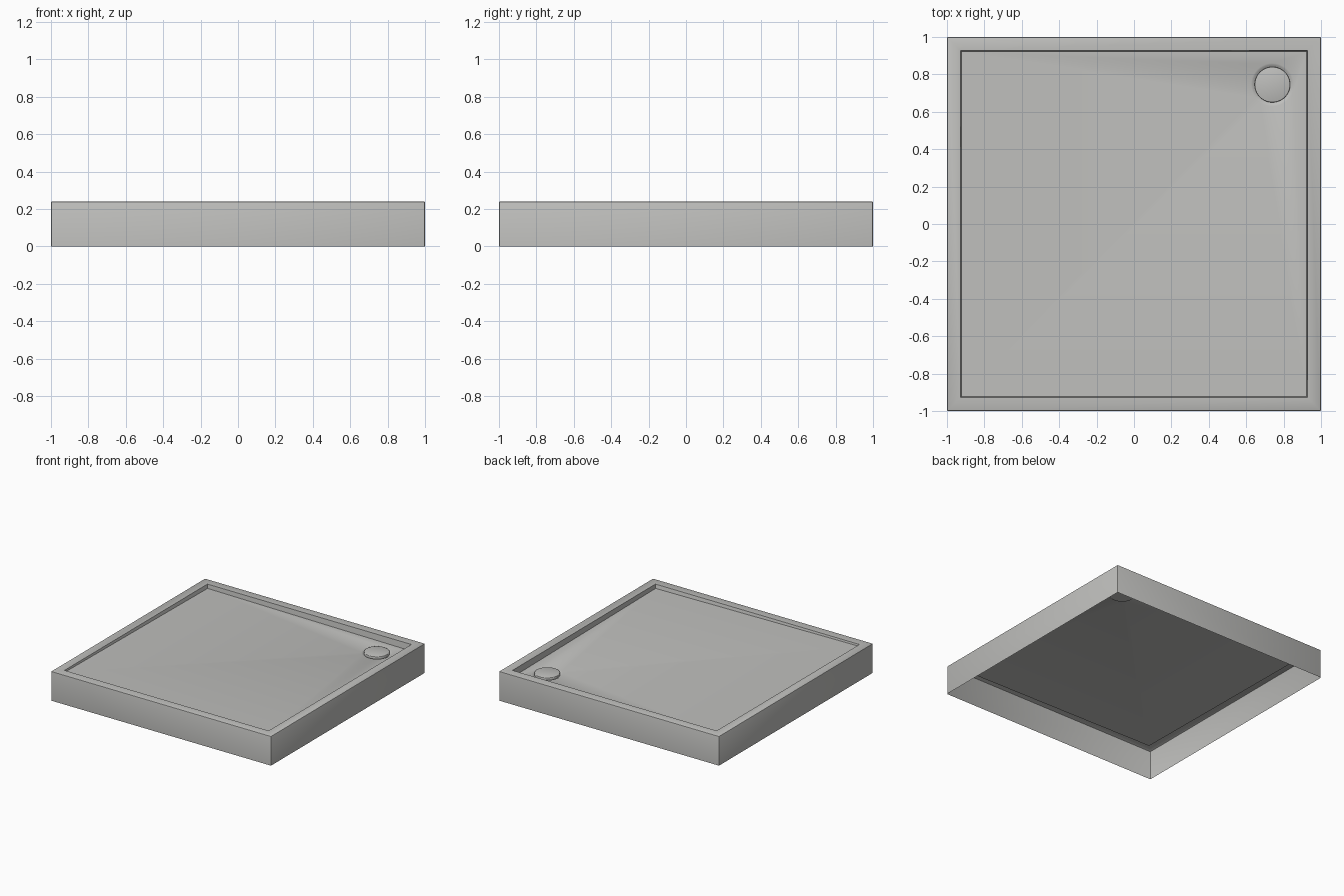
import bpy, bmesh, math
from mathutils import Matrix, Vector

cube = bpy.data.objects.get("Cube")
if cube:
    bpy.data.objects.remove(cube, do_unlink=True)

HEIGHT = 0.24
DRAIN = Vector((0.74, 0.745, 0))

grey = bpy.data.materials.new("light_grey")
grey.use_nodes = True
grey.diffuse_color = (0.52, 0.52, 0.505, 1)
grey.node_tree.nodes["Principled BSDF"].inputs["Base Color"].default_value = grey.diffuse_color


def floor_z(x, y):
    """Basin floor, falling gently towards the drain corner."""
    return HEIGHT - 0.032 - 0.0105 * (x + y)


def finish(bm, name, angle):
    bmesh.ops.recalc_face_normals(bm, faces=bm.faces)
    mesh = bpy.data.meshes.new(name)
    bm.to_mesh(mesh)
    bm.free()
    mesh.materials.append(grey)
    obj = bpy.data.objects.new(name, mesh)
    bpy.context.collection.objects.link(obj)
    bpy.ops.object.select_all(action='DESELECT')
    obj.select_set(True)
    bpy.context.view_layer.objects.active = obj
    bpy.ops.object.shade_smooth_by_angle(angle=math.radians(angle))
    return obj


# Tray shell: open underneath, with softened outer edges
bm = bmesh.new()
bmesh.ops.create_cube(bm, size=1, matrix=Matrix.Translation((0, 0, HEIGHT / 2))
                      @ Matrix.Diagonal((2, 2, HEIGHT, 1)))
bottom = [f for f in bm.faces if f.normal.z < -0.5]
bmesh.ops.delete(bm, geom=bottom, context='FACES_ONLY')
soft = [e for e in bm.edges if not e.is_boundary]
bmesh.ops.bevel(bm, geom=soft, offset=0.006, segments=2, profile=0.5, affect='EDGES')

# Flat rim, then a slightly tapered step down to the sloping floor
bm.faces.ensure_lookup_table()
top = max(bm.faces, key=lambda f: f.normal.z * f.calc_area())
bmesh.ops.inset_region(bm, faces=[top], thickness=0.094)
bmesh.ops.inset_region(bm, faces=[top], thickness=0.008)
for v in top.verts:
    v.co.z = floor_z(v.co.x, v.co.y)
border = list(top.edges)
bmesh.ops.delete(bm, geom=[top], context='FACES_ONLY')


# Floor with a round hole, sinking into a shallow dish around the drain
def ring(radius, drop, count=40):
    points = []
    for i in range(count):
        a = math.tau * i / count
        p = DRAIN + Vector((math.cos(a), math.sin(a), 0)) * radius
        p.z = floor_z(p.x, p.y) - drop
        points.append(bm.verts.new(p))
    return points, [bm.edges.new((points[i - 1], points[i])) for i in range(count)]


rings = [ring(r, d) for r, d in ((0.115, 0), (0.105, 0.004), (0.09, 0.014))]
bmesh.ops.triangle_fill(bm, edges=border + rings[0][1], use_beauty=True,
                        normal=(0, 0, 1))
for (outer, _), (inner, _) in zip(rings, rings[1:]):
    for i in range(len(outer)):
        bm.faces.new((outer[i - 1], outer[i], inner[i], inner[i - 1]))
bm.faces.new(rings[-1][0])
finish(bm, "shower_tray", 30)

# Drain cover: thin round cap with a softened edge
bm = bmesh.new()
bmesh.ops.create_cone(bm, cap_ends=True, segments=40, radius1=0.095, radius2=0.095,
                      depth=0.02, matrix=Matrix.Translation(DRAIN + Vector((0, 0, 0.193))))
rim = [e for e in bm.edges if all(v.co.z > 0.195 for v in e.verts)]
bmesh.ops.bevel(bm, geom=rim, offset=0.004, segments=2, profile=0.5, affect='EDGES')
finish(bm, "drain_cover", 50)
